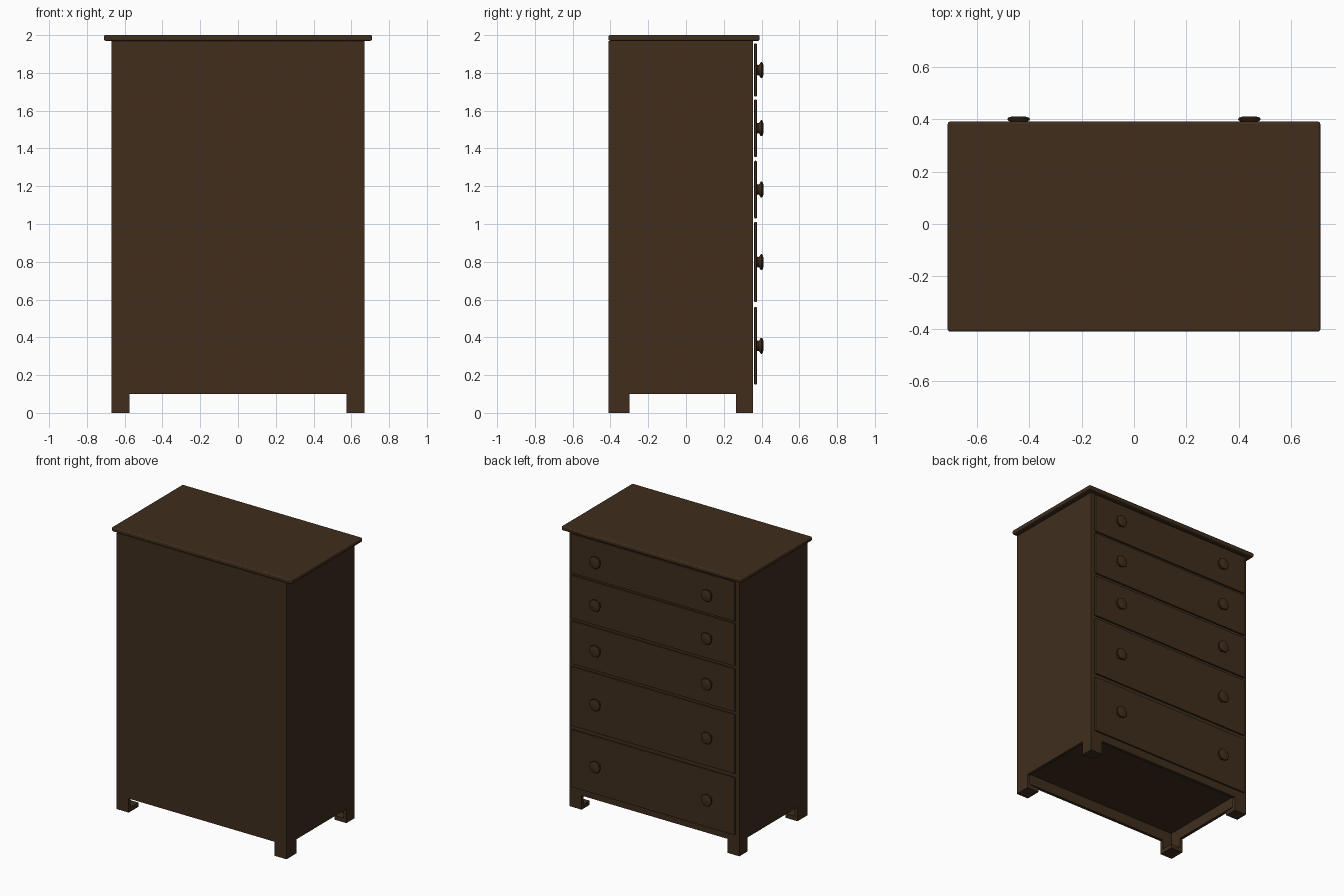
import bpy, bmesh, math
from mathutils import Matrix

if "Cube" in bpy.data.objects:
    bpy.data.objects.remove(bpy.data.objects["Cube"])

wood = bpy.data.materials.new("dark_wood")
wood.diffuse_color = (0.05, 0.027, 0.012, 1)
wood.use_nodes = True
wood.node_tree.nodes["Principled BSDF"].inputs["Base Color"].default_value = wood.diffuse_color


def finish(name, bm, bevel=0.0, segments=2, smooth=False):
    bmesh.ops.recalc_face_normals(bm, faces=bm.faces)
    mesh = bpy.data.meshes.new(name)
    bm.to_mesh(mesh)
    bm.free()
    mesh.materials.append(wood)
    ob = bpy.data.objects.new(name, mesh)
    bpy.context.collection.objects.link(ob)
    if bevel:
        mod = ob.modifiers.new("bevel", 'BEVEL')
        mod.width = bevel
        mod.segments = segments
    if smooth:
        bpy.ops.object.select_all(action='DESELECT')
        ob.select_set(True)
        bpy.context.view_layer.objects.active = ob
        bpy.ops.object.shade_smooth_by_angle(angle=math.radians(40))
    return ob


def box(name, x, y, z, bevel=0.0, segments=2):
    bm = bmesh.new()
    bmesh.ops.create_cube(bm, size=1)
    for v in bm.verts:
        for i, (a, b) in enumerate((x, y, z)):
            v.co[i] = a if v.co[i] < 0 else b
    return finish(name, bm, bevel, segments)


def footed_panel(name, a, b, foot_a, foot_b, place, direction):
    """Upright board whose lower edge is cut out between two feet."""
    outline = [(a, 0), (foot_a, 0), (foot_a, LIFT), (foot_b, LIFT),
               (foot_b, 0), (b, 0), (b, TOP), (a, TOP)]
    bm = bmesh.new()
    face = bm.faces.new([bm.verts.new(place(u, z)) for u, z in outline])
    ext = bmesh.ops.extrude_face_region(bm, geom=[face])
    bmesh.ops.translate(bm, vec=direction,
                        verts=[g for g in ext["geom"] if isinstance(g, bmesh.types.BMVert)])
    return finish(name, bm)


W, BACK, FRONT = 0.67, -0.41, 0.355   # case half width and depth limits
LIFT, TOP, T = 0.10, 1.97, 0.022      # foot height, case height, board thickness
FX, FY0, FY1 = 0.575, -0.30, 0.265    # inner limits of the feet

# Case boards with cut-out feet
for s, side in ((-1, "left"), (1, "right")):
    footed_panel(side + "_side_panel", BACK, FRONT, FY0, FY1,
                 lambda u, z: (s * W, u, z), (-s * T, 0, 0))
footed_panel("plain_panel", -W + T, W - T, -FX, FX,
             lambda u, z: (u, BACK, z), (0, T, 0))
footed_panel("drawer_side_panel", -W + T, W - T, -FX, FX,
             lambda u, z: (u, FRONT, z), (0, -T, 0))
box("bottom_board", (-W + T, W - T), (BACK + T, FRONT - T), (0.175, 0.20))

# Low pads under the four feet
for s in (-1, 1):
    x = sorted((s * FX, s * (W - T)))
    box("foot_pad", x, (BACK + T, FY0), (0, 0.03))
    box("foot_pad", x, (FY1, FRONT - T), (0, 0.03))

# Overhanging top board
box("top_board", (-0.71, 0.71), (BACK, 0.39), (TOP, 2.0), 0.008, 3)


def knob(x, z):
    """Turned knob facing +y."""
    profile = [(0, 0.0), (0.030, 0.0), (0.026, 0.008), (0.029, 0.014), (0.041, 0.021),
               (0.043, 0.026), (0.040, 0.031), (0.028, 0.035), (0, 0.036)]
    bm = bmesh.new()
    verts = [bm.verts.new((r, 0, h)) for r, h in profile]
    edges = [bm.edges.new(p) for p in zip(verts, verts[1:])]
    bmesh.ops.spin(bm, geom=verts + edges, cent=(0, 0, 0), axis=(0, 0, 1),
                   angle=math.tau, steps=24, use_duplicate=False)
    bmesh.ops.remove_doubles(bm, verts=bm.verts, dist=1e-4)
    bm.transform(Matrix.Translation((x, 0.374, z)) @ Matrix.Rotation(-math.pi / 2, 4, 'X'))
    finish("drawer_knob", bm, smooth=True)


# Drawer fronts, each with two knobs
for z0, z1 in ((0.15, 0.56), (0.587, 1.01), (1.03, 1.335), (1.355, 1.66), (1.675, 1.955)):
    box("drawer_front", (-0.645, 0.645), (0.361, 0.375), (z0, z1), 0.004)
    for x in (-0.44, 0.44):
        knob(x, (z0 + z1) / 2)
